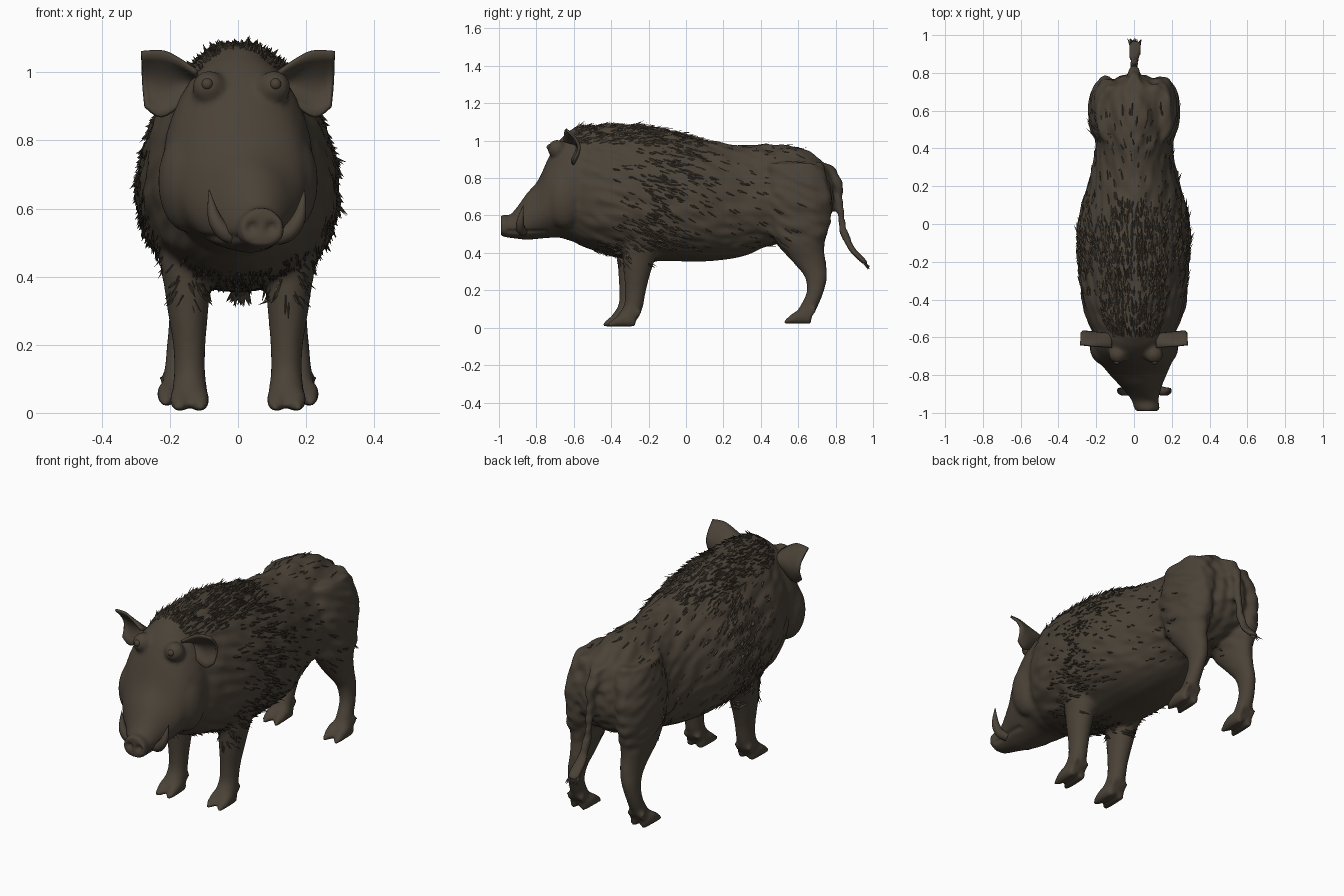
import bpy, bmesh, math, random
from mathutils import Vector, Matrix, noise

random.seed(4)
cube = bpy.data.objects.get("Cube")
if cube:
    bpy.data.objects.remove(cube)

hide = bpy.data.materials.new("dark brown hide")
hide.use_nodes = True
COLOUR = (0.07, 0.055, 0.039, 1)
hide.diffuse_color = COLOUR
hide.node_tree.nodes["Principled BSDF"].inputs["Base Color"].default_value = COLOUR


def finish(bm, name, smooth=True):
    bmesh.ops.recalc_face_normals(bm, faces=bm.faces)
    mesh = bpy.data.meshes.new(name)
    bm.to_mesh(mesh)
    bm.free()
    mesh.materials.append(hide)
    for p in mesh.polygons:
        p.use_smooth = smooth
    ob = bpy.data.objects.new(name, mesh)
    bpy.context.collection.objects.link(ob)
    return ob


def spline(rows, steps):
    """Catmull-Rom through rows of numbers."""
    pts = [rows[0]] + list(rows) + [rows[-1]]
    out = []
    for a, b, c, d in zip(pts, pts[1:], pts[2:], pts[3:]):
        for i in range(steps):
            t = i / steps
            out.append([0.5 * (2 * q + (r - p) * t + (2 * p - 5 * q + 4 * r - s) * t * t
                               + (3 * q - p - 3 * r + s) * t ** 3)
                        for p, q, r, s in zip(a, b, c, d)])
    return out + [list(rows[-1])]


def loft(bm, rows, axis, sides=32, steps=5, egg=0.0):
    """Rows are x, y, z, half width, half depth; rings lie across the axis."""
    rings = []
    for x, y, z, w, d in spline(rows, steps):
        ring = []
        for k in range(sides):
            a = 2 * math.pi * k / sides
            u, v = w * math.cos(a) * (1 - egg * math.sin(a)), d * math.sin(a)
            ring.append(bm.verts.new((x + u, y, z + v) if axis == "y" else (x + u, y + v, z)))
        rings.append(ring)
    for r, s in zip(rings, rings[1:]):
        for k in range(sides):
            j = (k + 1) % sides
            bm.faces.new((r[k], r[j], s[j], s[k]))
    bm.faces.new(rings[0])
    bm.faces.new(rings[-1])


def spans(rows):
    """Turn x, y, bottom, top, half width into loft rows."""
    return [(x, y, (lo + hi) / 2, w, (hi - lo) / 2) for x, y, lo, hi, w in rows]


# Trunk and head
bm = bmesh.new()
loft(bm, spans([(0, -.66, .56, .98, .13), (0, -.6, .46, 1.07, .2), (0, -.45, .4, 1.085, .265),
                (0, -.25, .36, 1.085, .285), (0, -.05, .355, 1.045, .295), (0, .12, .355, 1, .27),
                (0, .3, .38, .975, .215), (0, .45, .44, .98, .2), (0, .6, .47, .965, .2),
                (0, .72, .52, .9, .17), (0, .785, .62, .8, .07)]), "y", egg=.17)
loft(bm, spans([(0, -.5, .46, 1.05, .21), (0, -.6, .46, 1.06, .22), (0, -.67, .48, 1.01, .21),
                (.01, -.73, .48, .92, .19), (.02, -.79, .475, .79, .155), (.035, -.85, .47, .72, .115),
                (.05, -.9, .475, .65, .085), (.06, -.94, .48, .605, .07), (.068, -.97, .485, .605, .069),
                (.072, -.99, .49, .6, .064)]), "y", egg=.13)

# Brow ridges and cheeks
for s in (-1, 1):
    for place, size in (((.01 + s * .095, -.69, .955), (.05, .05, .05)),
                        ((s * .15, -.65, .68), (.085, .1, .15))):
        bmesh.ops.create_uvsphere(bm, u_segments=20, v_segments=12, radius=1,
                                  matrix=Matrix.Translation(place) @ Matrix.Diagonal((*size, 1)))

# Legs with cloven toes and dewclaws
for s in (-1, 1):
    back = .03 if s > 0 else 0
    front = [(.15, -.2, .75, .08, .17), (.16, -.24, .55, .09, .14), (.15, -.275, .4, .072, .095),
             (.147, -.29, .3, .06, .073), (.143, -.3, .2, .048, .057), (.142, -.31, .12, .046, .052),
             (.142, -.34, .06, .052, .06), (.142, -.36, .025, .045, .05)]
    hind = [(.12, .58, .88, .08, .15), (.145, .595, .72, .095, .185), (.15, .6, .55, .085, .17),
            (.15, .615, .44, .068, .125), (.15, .665, .34, .052, .085), (.16, .695, .27, .043, .06),
            (.172, .69, .19, .038, .046), (.177, .66, .12, .04, .048), (.18, .63, .07, .044, .05),
            (.18, .61, .04, .036, .04)]
    for rows, shift in ((front, back), (hind, 0)):
        loft(bm, [(s * x, y + shift, z, w, d) for x, y, z, w, d in rows], "z", sides=24)
        x, y, z = s * rows[-1][0], rows[-1][1] + shift, .004 if rows is front else .02
        for t in (-1, 1):
            cx = x + t * .029
            loft(bm, spans([(cx, y + .06, z, z + .05, .02), (cx, y, z, z + .075, .029),
                            (cx, y - .05, z, z + .05, .026), (cx + t * .006, y - .088, z, z + .016, .011)]),
                 "y", sides=16)
            bmesh.ops.create_cone(bm, segments=10, radius1=.018, radius2=.006, depth=.06, cap_ends=True,
                                  matrix=Matrix.Translation((x + t * .036, y + .065, z + .06))
                                  @ Matrix.Rotation(math.radians(150), 4, "X"))

# Tail with a tufted end
loft(bm, [(0, .69, .89, .04, .03), (0, .76, .86, .035, .03), (0, .805, .78, .028, .026),
          (0, .82, .68, .023, .023), (0, .83, .58, .021, .021), (0, .855, .48, .022, .021),
          (.004, .895, .41, .03, .023), (.006, .935, .37, .038, .022), (.008, .96, .34, .026, .018)],
     "z", sides=16)
raw = finish(bm, "boar_body")

# Fuse the parts into one skin
m = raw.modifiers.new("fuse", "REMESH")
m.mode, m.voxel_size = "VOXEL", .0115
m = raw.modifiers.new("soften", "SMOOTH")
m.factor, m.iterations = .5, 6
skin = bpy.data.meshes.new_from_object(raw.evaluated_get(bpy.context.evaluated_depsgraph_get()))
raw.modifiers.clear()
raw.data = skin
skin.materials.clear()
skin.materials.append(hide)

# Rough coat, nostrils and mouth
normals = [v.normal.copy() for v in skin.vertices]
for v, n in zip(skin.vertices, normals):
    c = v.co
    coat = max(0, min(1, (c.y + .62) / .15)) * max(0, min(1, (c.z - .38) / .12))
    fur = noise.noise(Vector((c.x * 22, c.y * 9, c.z * 22 + c.y * 8)))
    v.co += n * fur * .011 * coat
    for s in (-1, 1):
        if c.y < -.95:
            gap = math.hypot(c.x - .07 - s * .028, c.z - .545)
            v.co.y += .025 * max(0, 1 - gap / .02)
    if -.95 < c.y < -.75:
        v.co -= n * .008 * max(0, 1 - abs(c.z - .515) / .012)
for p in skin.polygons:
    p.use_smooth = True
skin.update()


# Ears: cupped leaf-shaped shells
def ear(name, s):
    bm = bmesh.new()
    upper = spline([(.12, 1.0), (.17, 1.035), (.22, 1.06), (.285, 1.058)], 4)
    lower = spline([(.12, .94), (.16, .91), (.225, .87), (.272, .9)], 4)
    cols = []
    for i, (a, b) in enumerate(zip(upper, lower)):
        col = []
        for k in range(9):
            t = k / 8
            x, z = (a[j] + (b[j] - a[j]) * t for j in (0, 1))
            bulge = math.sin(math.pi * t) * (.05 if i < 12 else .04)
            col.append(bm.verts.new((s * x, -.655 + .04 * t + bulge + .1 * (x - .12), z)))
        cols.append(col)
    for p, q in zip(cols, cols[1:]):
        for k in range(8):
            bm.faces.new((p[k], p[k + 1], q[k + 1], q[k]))
    ob = finish(bm, name)
    m = ob.modifiers.new("thickness", "SOLIDIFY")
    m.thickness, m.offset = .012, 0


# Tusks: tapering curves sweeping up and outwards
def tusk(name, s):
    curve = bpy.data.curves.new(name, "CURVE")
    curve.dimensions, curve.bevel_depth, curve.bevel_resolution = "3D", .024, 3
    sp = curve.splines.new("POLY")
    path = spline([(.06, -.87, .515, 1), (.095, -.885, .53, 1), (.125, -.885, .575, .8),
                   (.14, -.87, .655, .05)], 5)
    sp.points.add(len(path) - 1)
    for p, (x, y, z, r) in zip(sp.points, path):
        p.co, p.radius = (.055 + s * x, y, z, 1), r
    curve.use_fill_caps = True
    curve.materials.append(hide)
    bpy.context.collection.objects.link(bpy.data.objects.new(name, curve))


for side, s in (("left", 1), ("right", -1)):
    ear(side + "_ear", s)
    tusk(side + "_tusk", s)
    bm = bmesh.new()
    bmesh.ops.create_uvsphere(bm, u_segments=16, v_segments=10, radius=.017,
                              matrix=Matrix.Translation((.01 + s * .1, -.728, .965)))
    finish(bm, side + "_eye")


# Bristles: flat pointed tufts swept back over the coat
def tuft(bm, base, direction, normal, length, width):
    side = direction.cross(normal).normalized() * width
    root = base - normal * .006
    a, b, top = (bm.verts.new(p) for p in (root - side, root + side, root + normal * width))
    tip = bm.verts.new(root + direction * length)
    for f in ((a, b, tip), (b, top, tip), (top, a, tip)):
        bm.faces.new(f)


bm = bmesh.new()
for p in random.sample(list(skin.polygons), len(skin.polygons)):
    c, n = p.center, p.normal
    mane = c.z > .98 and -.6 < c.y < .1
    ruff = math.exp(-((c.y + .15 + .25 * (.65 - c.z)) / .13) ** 2) if .4 < c.z < 1 else 0
    chest = -.5 < c.y < -.2 and .33 < c.z < .47 and abs(c.x) < .2
    chance = .3 if mane else .18 if chest else .025 + .22 * ruff if c.z > .42 and -.4 < c.y < .6 else 0
    if random.random() < chance:
        sweep = Vector((0, 1, -.45 if not mane else 0))
        sweep = (sweep - n * sweep.dot(n)).normalized() + n * random.uniform(.1, .38)
        sweep += Vector((random.uniform(-.2, .2), 0, random.uniform(-.2, .2)))
        tuft(bm, c, sweep.normalized(), n, random.uniform(.03, .065), random.uniform(.005, .01))

# Tail tip and elbow tufts
for i in range(14):
    d = Vector((random.uniform(-.4, .4), .75, random.uniform(-1, -.4))).normalized()
    tuft(bm, Vector((random.uniform(-.02, .03), .945, .355)), d, Vector((0, .7, .7)), .055, .01)
finish(bm, "bristles", smooth=False)
